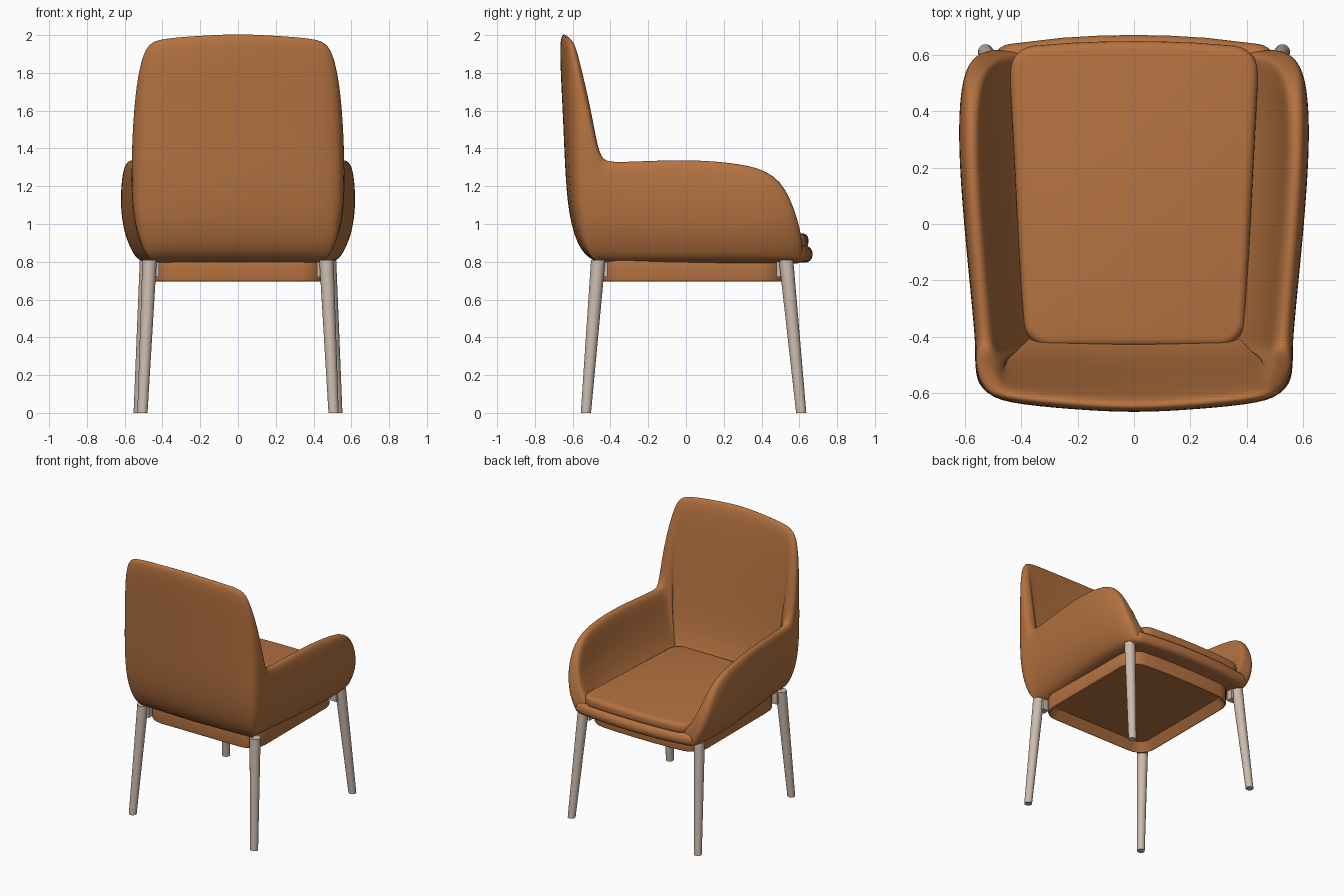
import bpy, bmesh, math
from mathutils import Vector

if "Cube" in bpy.data.objects:
    bpy.data.objects.remove(bpy.data.objects["Cube"], do_unlink=True)


def material(name, rgb):
    mat = bpy.data.materials.new(name)
    mat.use_nodes = True
    mat.diffuse_color = (*rgb, 1)
    bsdf = mat.node_tree.nodes["Principled BSDF"]
    bsdf.inputs["Base Color"].default_value = (*rgb, 1)
    bsdf.inputs["Roughness"].default_value = 0.7
    return mat


leather = material("tan leather", (0.46, 0.17, 0.052))
metal = material("warm grey metal", (0.60, 0.50, 0.42))


def finish(bm, name, mat, angle=40):
    bmesh.ops.recalc_face_normals(bm, faces=bm.faces[:])
    mesh = bpy.data.meshes.new(name)
    bm.to_mesh(mesh)
    bm.free()
    mesh.materials.append(mat)
    for poly in mesh.polygons:
        poly.use_smooth = True
    mesh.set_sharp_from_angle(angle=math.radians(angle))
    obj = bpy.data.objects.new(name, mesh)
    bpy.context.collection.objects.link(obj)
    return obj


# Wrap-around shell: stations from arm tip to the middle of the back
# (base x, base y, top x, top y, top z, inward x, inward y)
stations = [
    (.58, .635, .565, .62, .93, -1, -.1),
    (.605, .605, .585, .57, 1.11, -1, -.1),
    (.63, .51, .605, .48, 1.27, -1, 0),
    (.64, .30, .612, .29, 1.325, -1, 0),
    (.615, 0, .595, 0, 1.345, -1, 0),
    (.58, -.30, .568, -.32, 1.33, -1, 0),
    (.57, -.41, .56, -.42, 1.33, -1, .1),
    (.568, -.46, .56, -.465, 1.36, -1, .1),
    (.568, -.50, .56, -.52, 1.62, -.95, .35),
    (.565, -.56, .525, -.61, 1.94, -.8, .6),
    (.51, -.61, .445, -.645, 1.985, -.3, .95),
    (.25, -.625, .22, -.668, 2.0, 0, 1),
    (0, -.635, 0, -.682, 2.013, 0, 1),
]
mirrored = [(-a, b, -c, d, e, -f, g) for a, b, c, d, e, f, g in stations[-2::-1]]
levels = (0, .12, .3, .6, .9)


def section(station):
    bx, by, tx, ty, tz, nx, ny = station
    inward = Vector((nx, ny, 0))

    def point(f, side):
        height = f * (tz - .79)
        p = Vector((bx, by, 0)).lerp(Vector((tx, ty, 0)), f * f)
        tuck = .115 * max(0, 1 - height / .32) ** 2
        thick = .065 + .11 * (1 - f)
        p += inward * (tuck + thick * side)
        p.z = .79 + height
        return p

    outer = [point(f, 0) for f in levels]
    inner = [point(f, 1) for f in reversed(levels)]
    return outer + [point(1, .2), point(1, .8)] + inner


bm = bmesh.new()
rings = [[bm.verts.new(p) for p in section(s)] for s in stations + mirrored]
count = len(rings[0])
for a, b in zip(rings, rings[1:]):
    for i in range(count):
        j = (i + 1) % count
        bm.faces.new((a[i], a[j], b[j], b[i]))
for end in (rings[0], rings[-1]):
    bm.faces.new(end)
shell = finish(bm, "back_and_arm_shell", leather, 180)
shell.modifiers.new("Smooth", "SUBSURF").levels = 2
shell.modifiers["Smooth"].render_levels = 2


def slab(name, back, front, crown, z0, z1, radius, edge, hollow=0):
    """Rounded tapered slab with a bowed front; back and front are (half width, y)."""
    bm = bmesh.new()
    outline = [(-back[0], back[1]), (back[0], back[1])]
    for t in (1, .5, .25, 0, -.25, -.5, -1):
        outline.append((front[0] * t, front[1] + (crown - front[1]) * (1 - t * t)))
    base = bm.faces.new([bm.verts.new((x, y, z0)) for x, y in outline])
    top = bmesh.ops.extrude_face_region(bm, geom=[base])["geom"]
    verts = [g for g in top if isinstance(g, bmesh.types.BMVert)]
    bmesh.ops.translate(bm, verts=verts, vec=(0, 0, z1 - z0))
    bmesh.ops.recalc_face_normals(bm, faces=bm.faces[:])
    corners = [e for e in bm.edges
               if abs(e.verts[0].co.z - e.verts[1].co.z) > .01 and abs(e.verts[0].co.x) > .3]
    bmesh.ops.bevel(bm, geom=corners, offset=radius, segments=6, profile=.5, affect="EDGES")
    rim = [e for e in bm.edges if abs(e.verts[0].co.z - e.verts[1].co.z) < .001]
    bmesh.ops.bevel(bm, geom=rim, offset=edge, segments=4, profile=.5, affect="EDGES")
    if hollow:
        bm.normal_update()
        under = min(bm.faces, key=lambda f: f.calc_center_median().z)
        bmesh.ops.inset_region(bm, faces=[under], thickness=hollow)
        bmesh.ops.translate(bm, verts=under.verts[:], vec=(0, 0, .06))
    return finish(bm, name, leather)


# Seat pan with front lip, loose cushion, hollow under-frame
slab("seat_pan", (.44, -.48), (.51, .63), .67, .795, .885, .07, .04)
slab("seat_cushion", (.39, -.435), (.445, .625), .648, .87, .95, .09, .03)
slab("under_frame", (.46, -.455), (.46, .52), .54, .695, .81, .13, .012, .045)


# Splayed tapered legs with small fixing brackets
def leg(name, top, foot):
    bm = bmesh.new()
    bmesh.ops.create_cone(bm, cap_ends=True, segments=24, radius1=.027, radius2=.038, depth=.81)
    for v in bm.verts:
        end = top if v.co.z > 0 else foot
        v.co += Vector((end[0], end[1], .405))
    finish(bm, name, metal)


for side, sx in (("left", 1), ("right", -1)):
    for place, top, foot in (("back", (.468, -.465), (.506, -.53)),
                             ("front", (.482, .53), (.526, .61))):
        leg(f"{place}_{side}_leg", (sx * top[0], top[1]), (sx * foot[0], foot[1]))
        bm = bmesh.new()
        bmesh.ops.create_cube(bm, size=1)
        bmesh.ops.scale(bm, verts=bm.verts[:], vec=(.05, .05, .08))
        toward = -math.copysign(.025, top[1])
        bmesh.ops.translate(bm, verts=bm.verts[:], vec=(sx * (top[0] - .025), top[1] + toward, .76))
        finish(bm, f"{place}_{side}_bracket", metal)
